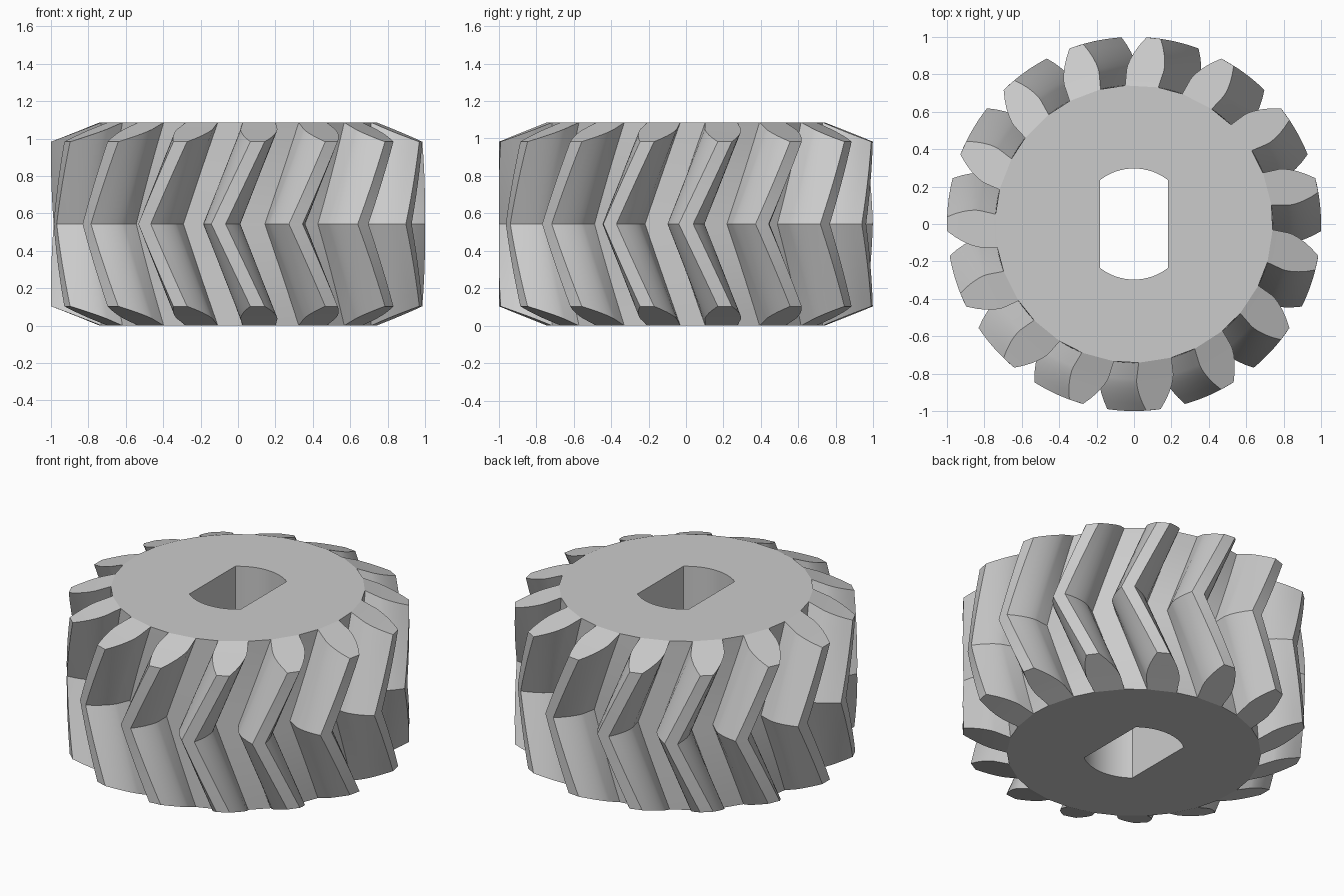
import bpy, bmesh
from math import sin, cos, tan, acos, asin, radians, pi

if "Cube" in bpy.data.objects:
    bpy.data.objects.remove(bpy.data.objects["Cube"])

TEETH = 15
HALF = 0.543                 # half of the gear height
ROOT, PITCH, TIP = 0.742, 0.882, 1.0
BASE = PITCH * cos(radians(20))
TWIST = radians(14.8)        # turn from the middle to each end
BEVEL = 0.4                  # cone slope over the tooth ends
BORE_R, BORE_X = 0.297, 0.183
STEPS = 6                    # layers in each half


def involute(r):
    a = acos(min(1, BASE / r))
    return tan(a) - a


def half_angle(r):
    return pi / (2 * TEETH) + involute(PITCH) - involute(max(r, BASE))


# Tooth outline as (radius, angle), one flank mirrored into the other
radii = [ROOT] + [BASE + (TIP - BASE) * (i / 5) ** 1.3 for i in range(6)]
flank = [(r, -half_angle(r)) for r in radii]
tooth = flank + [(r, -a) for r, a in reversed(flank)]
n = len(tooth)
outline = [(r, a + k * 2 * pi / TEETH) for k in range(TEETH) for r, a in tooth]
count = len(outline)

bm = bmesh.new()


def ring(t):
    verts = []
    for r, a in outline:
        dz = t * (HALF - BEVEL * (r - ROOT))
        turn = a + TWIST * abs(dz) / HALF
        verts.append(bm.verts.new((r * cos(turn), r * sin(turn), HALF + dz)))
    return verts


def wall(low, high):
    for i in range(len(low)):
        j = (i + 1) % len(low)
        bm.faces.new((low[i], low[j], high[j], high[i]))


# Herringbone sides
rings = [ring(s / STEPS) for s in range(-STEPS, STEPS + 1)]
for low, high in zip(rings, rings[1:]):
    wall(low, high)

# Bore with two flat sides
corner = acos(BORE_X / BORE_R)
arc = [corner + (pi - 2 * corner) * i / 16 for i in range(17)]
bore_angles = arc + [a + pi for a in arc]
bores = [[bm.verts.new((BORE_R * cos(a), BORE_R * sin(a), z)) for a in bore_angles]
         for z in (0, 2 * HALF)]
wall(*bores)


def loop_edges(verts):
    return [bm.edges.get(p) or bm.edges.new(p)
            for p in zip(verts, verts[1:] + verts[:1])]


# Sloping tooth ends and flat end discs
for end, bore in zip((rings[0], rings[-1]), bores):
    rim = []
    for k in range(0, count, n):
        rim += [end[k], end[k + n - 1]]
        for i in range(n // 2 - 1):
            bm.faces.new((end[k + i], end[k + i + 1],
                          end[k + n - 2 - i], end[k + n - 1 - i]))
    bmesh.ops.triangle_fill(bm, use_beauty=True,
                            edges=loop_edges(rim) + loop_edges(bore))

bmesh.ops.recalc_face_normals(bm, faces=bm.faces[:])
mesh = bpy.data.meshes.new("herringbone_gear")
bm.to_mesh(mesh)
bm.free()
gear = bpy.data.objects.new("herringbone_gear", mesh)
bpy.context.collection.objects.link(gear)

# Plain grey material
grey = bpy.data.materials.new("light_grey")
grey.use_nodes = True
colour = (0.6, 0.6, 0.6, 1)
grey.diffuse_color = colour
grey.node_tree.nodes["Principled BSDF"].inputs["Base Color"].default_value = colour
mesh.materials.append(grey)

bpy.context.view_layer.objects.active = gear
gear.select_set(True)
bpy.ops.object.shade_smooth_by_angle(angle=radians(18))
